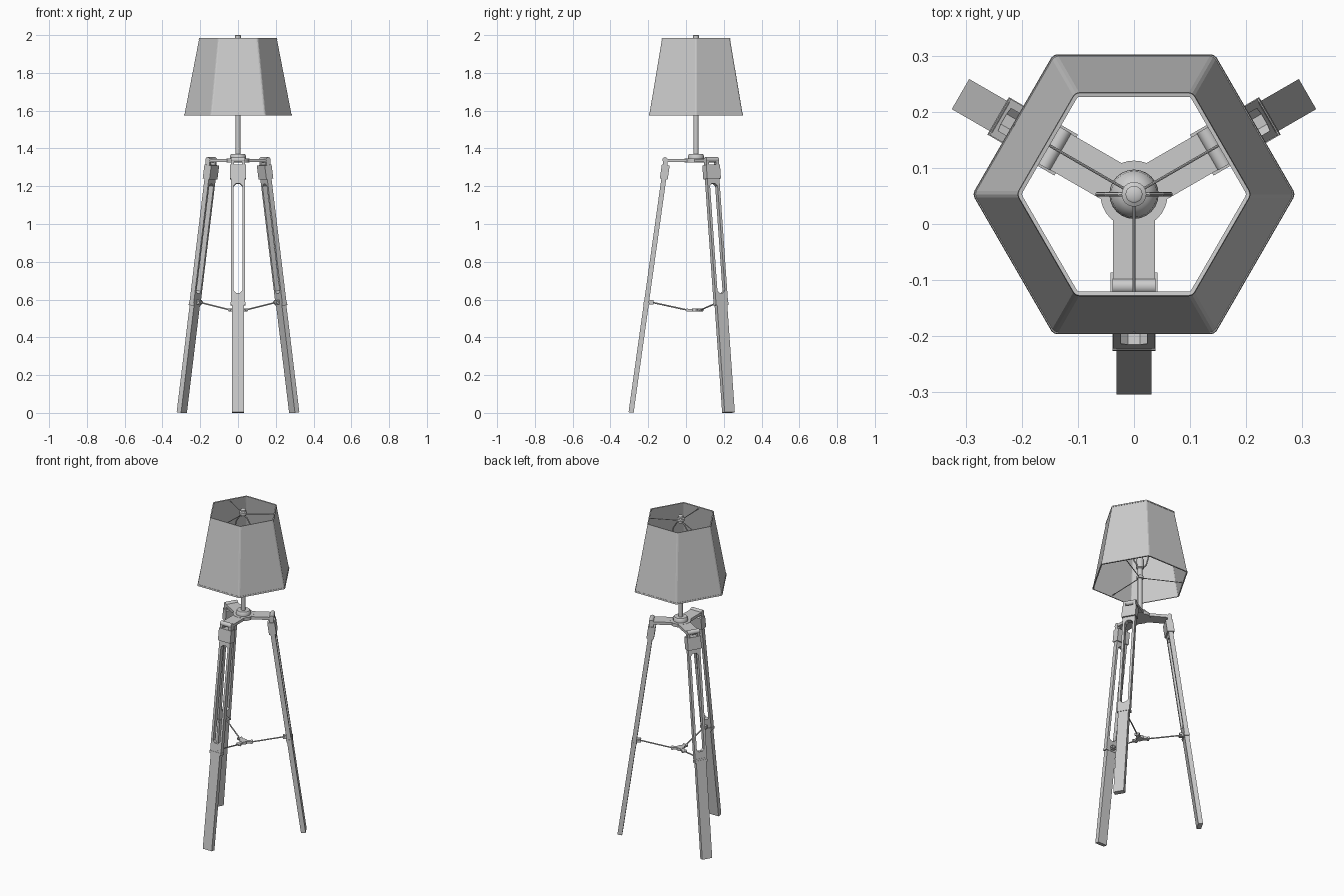
import bpy, bmesh, math
from mathutils import Matrix, Vector

cube = bpy.data.objects.get("Cube")
if cube:
    bpy.data.objects.remove(cube, do_unlink=True)

GREY = (0.6, 0.6, 0.6, 1)
mat = bpy.data.materials.new("plain grey")
mat.use_nodes = True
mat.diffuse_color = GREY
mat.node_tree.nodes["Principled BSDF"].inputs["Base Color"].default_value = GREY

CENTRE = Matrix.Translation((0, 0.053, 0))
TILT = math.atan(0.14)
FOOT = 0.344


def finish(bm, name, matrix, smooth=False):
    bmesh.ops.recalc_face_normals(bm, faces=bm.faces)
    return place(bm, name, matrix, smooth)


def place(bm, name, matrix, smooth=False):
    mesh = bpy.data.meshes.new(name)
    bm.to_mesh(mesh)
    bm.free()
    obj = bpy.data.objects.new(name, mesh)
    obj.matrix_world = matrix
    bpy.context.collection.objects.link(obj)
    mesh.materials.append(mat)
    if smooth:
        bpy.ops.object.select_all(action='DESELECT')
        obj.select_set(True)
        bpy.context.view_layer.objects.active = obj
        bpy.ops.object.shade_smooth_by_angle(angle=math.radians(40))
    return obj


def box(name, lo, hi, matrix):
    lo, hi = Vector(lo), Vector(hi)
    bm = bmesh.new()
    m = Matrix.Translation((lo + hi) / 2) @ Matrix.Diagonal((*(hi - lo), 1))
    bmesh.ops.create_cube(bm, size=1, matrix=m)
    return finish(bm, name, matrix)


def rod(name, a, b, r, matrix, sides=12):
    a, b = Vector(a), Vector(b)
    bm = bmesh.new()
    m = Matrix.Translation((a + b) / 2) @ (b - a).to_track_quat('Z', 'Y').to_matrix().to_4x4()
    bmesh.ops.create_cone(bm, cap_ends=True, segments=sides, radius1=r, radius2=r,
                          depth=(b - a).length, matrix=m)
    return finish(bm, name, matrix, True)


def lathe(name, profile, matrix, sides=24):
    bm = bmesh.new()
    verts = [bm.verts.new((r, 0, z)) for r, z in profile]
    edges = [bm.edges.new(p) for p in zip(verts, verts[1:])]
    bmesh.ops.spin(bm, geom=verts + edges, cent=(0, 0, 0), axis=(0, 0, 1),
                   angle=math.tau, steps=sides)
    bmesh.ops.remove_doubles(bm, verts=bm.verts, dist=0.0001)
    return finish(bm, name, matrix, True)


def ball(name, centre, r, matrix):
    bm = bmesh.new()
    bmesh.ops.create_uvsphere(bm, u_segments=12, v_segments=8, radius=r,
                              matrix=Matrix.Translation(centre))
    return finish(bm, name, matrix, True)


def slotted_rail(name, half, bottom, top, slot, slot_bottom, slot_top, thick, matrix):
    """Flat leg frame with a long slot that has chamfered ends."""
    c = slot * 0.55
    outline = [(0, bottom), (half, bottom), (half, top), (0, top),
               (0, slot_top), (slot - c, slot_top), (slot, slot_top - c),
               (slot, slot_bottom + c), (slot - c, slot_bottom), (0, slot_bottom)]
    bm = bmesh.new()
    for side in (1, -1):
        face = bm.faces.new([bm.verts.new((-thick / 2, side * y, z)) for y, z in outline])
        ext = bmesh.ops.extrude_face_region(bm, geom=[face], use_keep_orig=True)
        bmesh.ops.translate(bm, vec=(thick, 0, 0),
                            verts=[g for g in ext["geom"] if isinstance(g, bmesh.types.BMVert)])
    inner = [f for f in bm.faces if all(abs(v.co.y) < 1e-6 for v in f.verts)]
    bmesh.ops.delete(bm, geom=inner, context='FACES')
    bmesh.ops.remove_doubles(bm, verts=bm.verts, dist=0.0001)
    return finish(bm, name, matrix)


def hex_band(name, r0, z0, r1, z1, thick):
    """Open six-sided sleeve with softened corners."""
    bm = bmesh.new()
    rings = [[bm.verts.new((r * math.cos(i * math.pi / 3), r * math.sin(i * math.pi / 3), z))
              for i in range(6)] for r, z in ((r0, z0), (r1, z1))]
    uprights = []
    for i in range(6):
        j = (i + 1) % 6
        bm.faces.new((rings[0][i], rings[0][j], rings[1][j], rings[1][i]))
    for a, b in zip(*rings):
        uprights.append(bm.edges.get((a, b)))
    bmesh.ops.bevel(bm, geom=uprights, offset=0.007, segments=2, profile=0.5, affect='EDGES')
    obj = place(bm, name, CENTRE)
    mod = obj.modifiers.new("thickness", 'SOLIDIFY')
    mod.thickness = thick
    mod.offset = -1
    return obj


# Three legs with their brackets and braces; local +x points outward
for n, degrees in enumerate((-90, 30, 150), 1):
    arm = CENTRE @ Matrix.Rotation(math.radians(degrees), 4, 'Z')
    leg = arm @ Matrix.Translation((FOOT, 0, 0)) @ Matrix.Rotation(-TILT, 4, 'Y')

    box(f"lower_leg_{n}", (-0.0135, -0.031, 0.002), (0.0135, 0.031, 0.60), leg)
    slotted_rail(f"upper_leg_{n}", 0.037, 0.575, 1.31, 0.023, 0.64, 1.225, 0.026, leg)
    box(f"leg_clamp_{n}", (-0.016, -0.0385, 0.575), (0.0155, 0.0385, 0.59), leg)
    box(f"leg_collar_{n}", (-0.021, -0.042, 1.25), (0.021, 0.042, 1.325), leg)

    # top bracket arm, hinge barrel and hinge cheeks
    box(f"bracket_arm_{n}", (0.0, -0.037, 1.328), (0.166, 0.037, 1.345), arm)
    rod(f"hinge_barrel_{n}", (0.164, -0.038, 1.34), (0.164, 0.038, 1.34), 0.014, arm, 16)
    for side in (-1, 1):
        y = side * 0.03
        box(f"hinge_cheek_{n}", (0.152, y - 0.008, 1.29), (0.176, y + 0.008, 1.34), arm)

    # brace rod with its joints
    box(f"brace_lug_{n}", (0.225, -0.011, 0.575), (0.252, 0.011, 0.597), arm)
    rod(f"brace_pin_{n}", (0.232, -0.018, 0.586), (0.232, 0.018, 0.586), 0.007, arm)
    rod(f"brace_rod_{n}", (0.232, 0, 0.585), (0.048, 0, 0.545), 0.004, arm, 8)
    box(f"brace_hub_arm_{n}", (0, -0.01, 0.538), (0.046, 0.01, 0.551), arm)
    rod(f"brace_hub_pin_{n}", (0.047, -0.014, 0.545), (0.047, 0.014, 0.545), 0.008, arm)

    # thin shade supports, upper and lower
    rod(f"upper_shade_spoke_{n}", (0, 0, 1.968), (0.18, 0, 1.974), 0.0025, arm, 8)
    rod(f"lower_shade_spoke_{n}", (0, 0, 1.592), (0.247, 0, 1.585), 0.0025, arm, 8)

# Central hubs, pole and finial
lathe("brace_hub", [(0, 0.536), (0.022, 0.536), (0.022, 0.553), (0, 0.553)], CENTRE)
lathe("bracket_hub", [(0, 1.326), (0.06, 1.326), (0.06, 1.346), (0.042, 1.346),
                      (0.042, 1.362), (0.036, 1.37), (0, 1.37)], CENTRE, 32)
rod("pole", (0, 0, 1.36), (0, 0, 1.69), 0.013, CENTRE, 16)
lathe("bulb_socket", [(0, 1.585), (0.02, 1.585), (0.02, 1.6), (0.014, 1.605), (0.014, 1.65),
                      (0.022, 1.655), (0.022, 1.71), (0, 1.71)], CENTRE)
lathe("bulb", [(0, 1.70), (0.016, 1.70), (0.019, 1.73), (0.036, 1.765), (0.044, 1.79),
               (0.041, 1.813), (0.028, 1.83), (0.012, 1.837), (0, 1.838)], CENTRE)
lathe("finial", [(0, 1.955), (0.014, 1.955), (0.014, 1.965), (0.022, 1.968), (0.022, 1.982),
                 (0.015, 1.986), (0.015, 1.997), (0.011, 2.0), (0, 2.0)], CENTRE)

# Wire harp that carries the shade around the bulb
path = [(0.015, 1.66), (0.045, 1.69), (0.065, 1.76), (0.065, 1.84),
        (0.05, 1.91), (0.025, 1.95), (0, 1.96)]
for side in (-1, 1):
    for a, b in zip(path, path[1:]):
        p, q = ((side * x, 0, z) for x, z in (a, b))
        rod("harp_wire", p, q, 0.004, CENTRE, 8)
        ball("harp_bend", q, 0.004, CENTRE)

# Six-sided tapered shade with thin rims
hex_band("shade", 0.2855, 1.578, 0.207, 1.984, 0.004)
hex_band("shade_bottom_rim", 0.288, 1.575, 0.2865, 1.584, 0.007)
hex_band("shade_top_rim", 0.21, 1.978, 0.2085, 1.986, 0.007)
